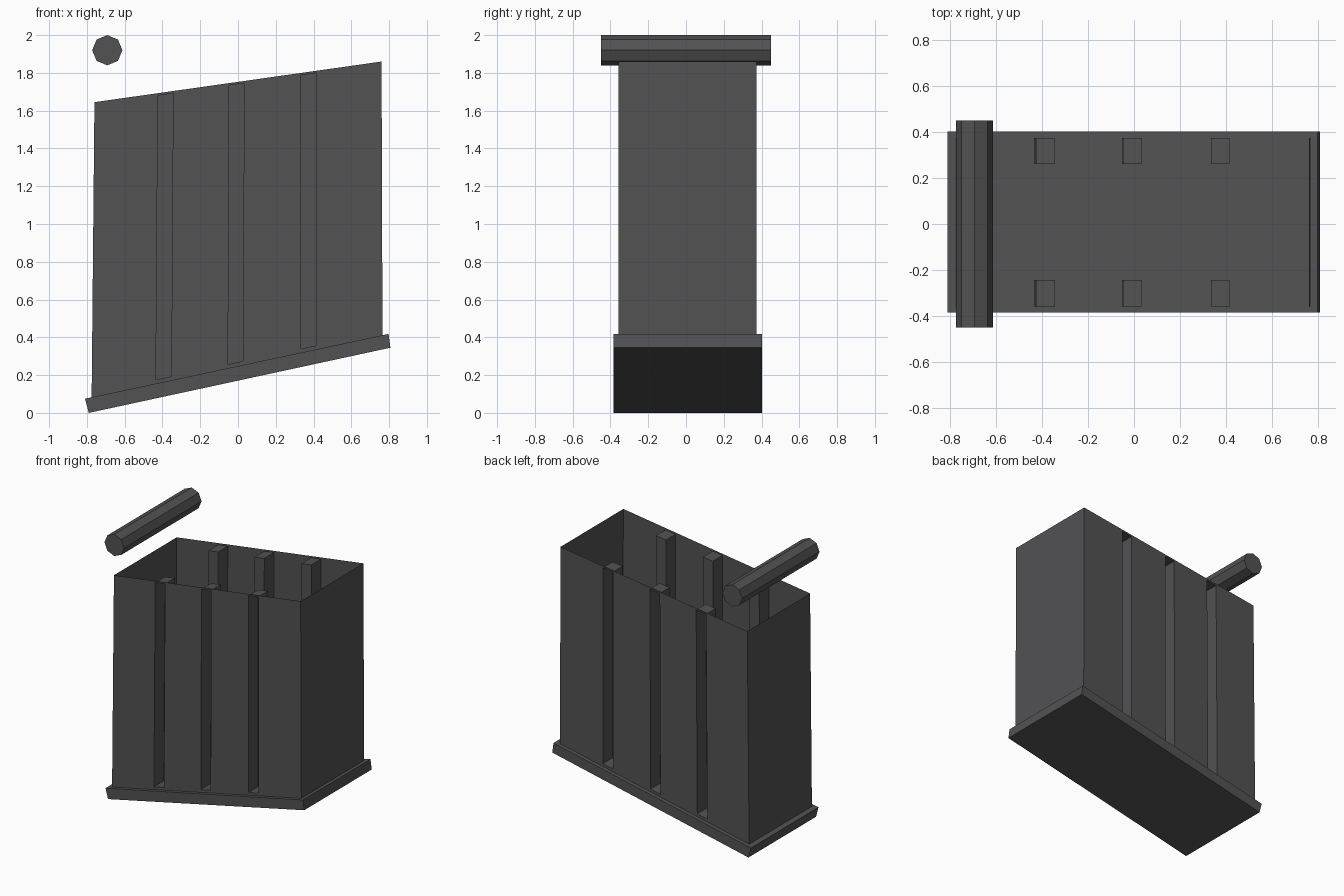
import bpy, bmesh, math
from mathutils import Vector

cube = bpy.data.objects.get("Cube")
if cube:
    bpy.data.objects.remove(cube, do_unlink=True)

metal = bpy.data.materials.new("dark grey metal")
metal.use_nodes = True
GREY = (0.085, 0.085, 0.088, 1)
metal.diffuse_color = GREY
metal.node_tree.nodes["Principled BSDF"].inputs["Base Color"].default_value = GREY


def finish(bm, name):
    bmesh.ops.remove_doubles(bm, verts=bm.verts, dist=0.0005)
    bmesh.ops.recalc_face_normals(bm, faces=bm.faces)
    mesh = bpy.data.meshes.new(name)
    bm.to_mesh(mesh)
    bm.free()
    mesh.materials.append(metal)
    obj = bpy.data.objects.new(name, mesh)
    bpy.context.collection.objects.link(obj)
    return obj


def prism(name, profile, y0, y1):
    """Extrude an (x, z) profile along y."""
    bm = bmesh.new()
    face = bm.faces.new([bm.verts.new((x, y0, z)) for x, z in profile])
    ext = bmesh.ops.extrude_face_region(bm, geom=[face], use_keep_orig=True)
    verts = [g for g in ext["geom"] if isinstance(g, bmesh.types.BMVert)]
    bmesh.ops.translate(bm, verts=verts, vec=(0, y1 - y0, 0))
    return finish(bm, name)


# Open thin-walled body: slanted outline with three pressed grooves per side
LOW_L, LOW_R = Vector((-0.775, 0.078)), Vector((0.765, 0.408))
TOP_L, TOP_R = Vector((-0.76, 1.645)), Vector((0.76, 1.86))
FRONT, BACK, DEPTH = -0.357, 0.373, 0.113
COLUMNS = [0, 0.221, 0.274, 0.469, 0.521, 0.72, 0.773, 1]
ROWS = [0, 0.016, 0.992, 1]


def wall_point(u, v, y):
    p = LOW_L.lerp(LOW_R, u).lerp(TOP_L.lerp(TOP_R, u), v)
    return Vector((p.x, y, p.y))


bm = bmesh.new()


def quad(*points):
    bm.faces.new([bm.verts.new(p) for p in points])


for y, inward in ((FRONT, DEPTH), (BACK, -DEPTH)):
    for i, (u0, u1) in enumerate(zip(COLUMNS, COLUMNS[1:])):
        for j, (v0, v1) in enumerate(zip(ROWS, ROWS[1:])):
            corners = [(u0, v0), (u1, v0), (u1, v1), (u0, v1)]
            outer = [wall_point(u, v, y) for u, v in corners]
            if i % 2 and j == 1:
                inner = [p + Vector((0, inward, 0)) for p in outer]
                quad(*inner)
                for k in range(4):
                    n = (k + 1) % 4
                    quad(outer[k], outer[n], inner[n], inner[k])
            else:
                quad(*outer)

# End walls joining the two grooved sides
for u in (0, 1):
    for v0, v1 in zip(ROWS, ROWS[1:]):
        quad(wall_point(u, v0, FRONT), wall_point(u, v0, BACK),
             wall_point(u, v1, BACK), wall_point(u, v1, FRONT))
finish(bm, "magazine_body")

# Tilted floor plate
prism("floor_plate",
      [(-0.79, 0.0), (0.807, 0.345), (0.797, 0.418), (-0.81, 0.075)],
      -0.383, 0.402)

# Separate eight-sided cross pin
prism("cross_pin",
      [(-0.692 + 0.08 * math.cos(k * math.pi / 4),
        1.92 + 0.08 * math.sin(k * math.pi / 4)) for k in range(8)],
      -0.45, 0.45)
